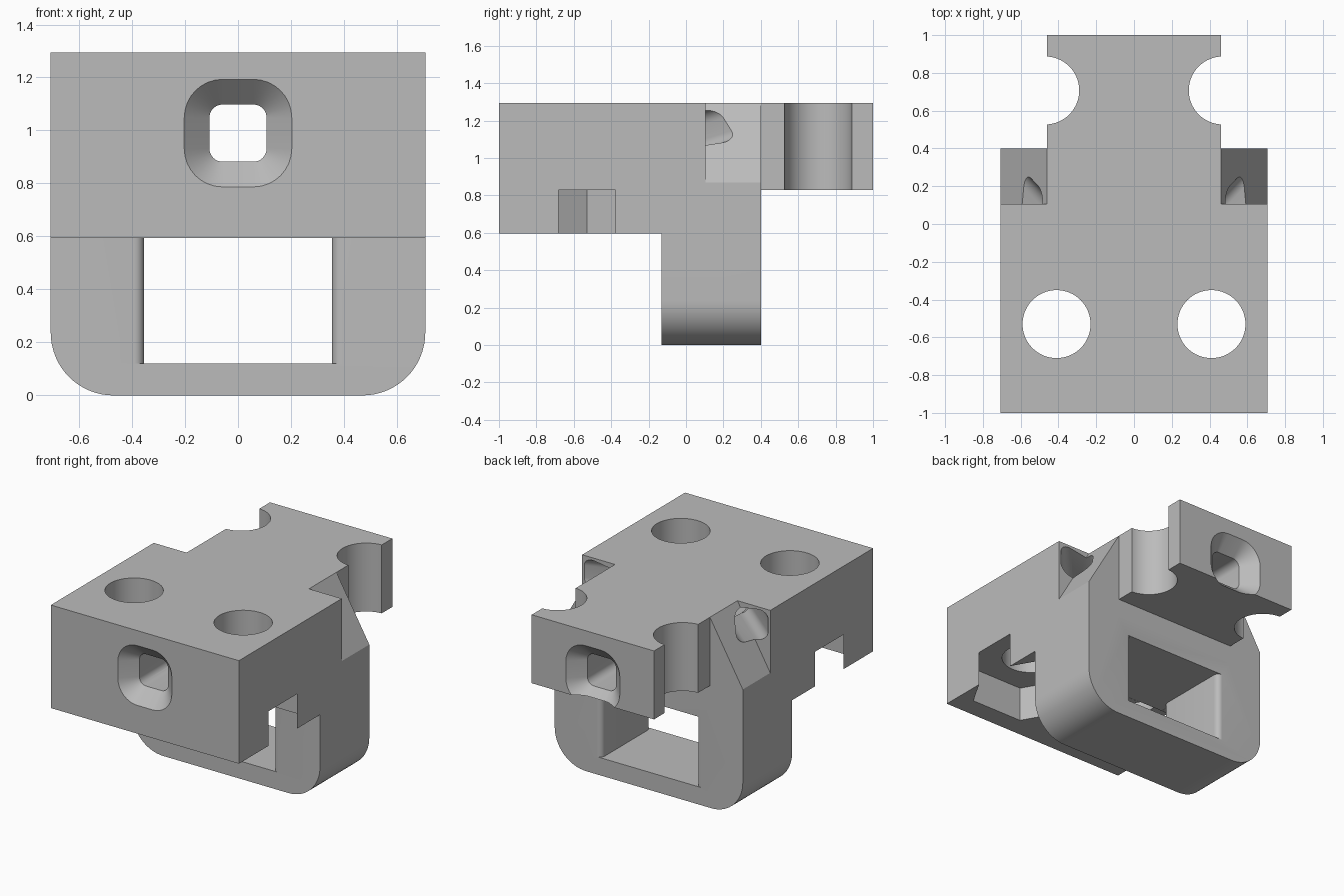
import bpy, bmesh
from math import pi, sin, cos, radians
from mathutils import Vector

cube = bpy.data.objects.get("Cube")
if cube:
    bpy.data.objects.remove(cube, do_unlink=True)

W, TOP, BLOCK_Z, TONGUE_Z = 0.707, 1.295, 0.595, 0.83
BACK, TONGUE_X = 0.4, 0.46

grey = bpy.data.materials.new("light grey plastic")
grey.use_nodes = True
GREY = (0.5, 0.5, 0.5, 1)
grey.diffuse_color = GREY
grey.node_tree.nodes["Principled BSDF"].inputs["Base Color"].default_value = GREY


def loft(name, rings):
    """Closed solid through a row of matching rings of points."""
    bm = bmesh.new()
    rows = [[bm.verts.new(p) for p in ring] for ring in rings]
    n = len(rows[0])
    for a, b in zip(rows, rows[1:]):
        for i in range(n):
            j = (i + 1) % n
            bm.faces.new((a[i], a[j], b[j], b[i]))
    bm.faces.new(rows[0])
    bm.faces.new(rows[-1])
    bmesh.ops.recalc_face_normals(bm, faces=bm.faces)
    me = bpy.data.meshes.new(name)
    bm.to_mesh(me)
    bm.free()
    me.materials.append(grey)
    ob = bpy.data.objects.new(name, me)
    bpy.context.collection.objects.link(ob)
    return ob


def prism(name, pts, lo, hi, axis):
    """Extrude a flat profile along one axis."""
    def place(p, t):
        q = list(p)
        q.insert(axis, t)
        return q
    return loft(name, [[place(p, t) for p in pts] for t in (lo, hi)])


def polygon(cx, cy, r, n):
    return [(cx + r * cos(2 * pi * i / n), cy + r * sin(2 * pi * i / n)) for i in range(n)]


def rounded_square(center, u, v, half, corner):
    ring = []
    for k, (sx, sy) in enumerate(((1, 1), (-1, 1), (-1, -1), (1, -1))):
        for i in range(9):
            a = pi / 2 * (k + i / 8)
            x = sx * (half - corner) + corner * cos(a)
            y = sy * (half - corner) + corner * sin(a)
            ring.append(center + u * x + v * y)
    return ring


# Main body: side profile across the full width
side = [(-1, BLOCK_Z), (-0.13, BLOCK_Z), (-0.13, 0), (BACK, 0), (BACK, TONGUE_Z),
        (1, TONGUE_Z), (1, TOP), (-1, TOP)]
body = prism("clamp_body", side, -W, W, 0)

# Rounded lower corners of the loop
bm = bmesh.new()
bm.from_mesh(body.data)
low = [e for e in bm.edges if all(abs(v.co.z) < 1e-4 for v in e.verts)
       and abs(e.verts[0].co.x - e.verts[1].co.x) < 1e-4]
bmesh.ops.bevel(bm, geom=low, offset=0.237, segments=16, profile=0.5, affect='EDGES')
bm.to_mesh(body.data)
bm.free()

cutters = []

# Loop window with softened upright edges
R = 0.037
half = [(0.355 + R, -0.2)]
half += [(0.355 + R - R * sin(a), -0.13 + R - R * cos(a)) for a in [pi / 16 * i for i in range(9)]]
half += [(0.355 + R - R * cos(a), BACK - R + R * sin(a)) for a in [pi / 16 * i for i in range(9)]]
half += [(0.355 + R, 0.5)]
window = half + [(-x, y) for x, y in reversed(half)]
cutters.append(prism("window_cutter", window, 0.12, BLOCK_Z + 0.001, 2))

# Mirrored cuts
for s in (1, -1):
    tongue = [(s * TONGUE_X, BACK), (s * 0.9, BACK), (s * 0.9, 1.1), (s * TONGUE_X, 1.1)]
    cutters.append(prism("tongue_side_cutter", tongue, 0.7, 1.4, 2))
    slope = [(s * TONGUE_X, TOP), (s * 0.75, 0.796), (s * 0.75, 1.4), (s * TONGUE_X, 1.4)]
    cutters.append(prism("corner_notch_cutter", slope, 0.105, 0.5, 1))
    cutters.append(prism("side_scallop_cutter", polygon(s * 0.47, 0.707, 0.18, 64), 0.7, 1.4, 2))
    cutters.append(prism("bolt_hole_cutter", polygon(s * 0.41, -0.53, 0.18, 64), 0.5, 1.4, 2))
    cutters.append(prism("nut_pocket_cutter", polygon(s * 0.41, -0.53, 0.385, 6), 0.5, TONGUE_Z, 2))

# Central channel with flared mouths
MID_Z, FLARE = 0.99, 0.095
X, Z = Vector((1, 0, 0)), Vector((0, 0, 1))
front = [(-1.02, FLARE)]
front += [(-1 + FLARE * sin(a), FLARE * (1 - cos(pi / 2 - a)))
          for a in [pi / 16 * i for i in range(9)]]
stations = front + [(-y, f) for y, f in reversed(front)]
cutters.append(loft("channel_cutter", [
    rounded_square(Vector((0, y, MID_Z)), X, Z, 0.108 + f, 0.05 + f) for y, f in stations]))

# Slanting side channels from the corner notches into the central one
for s in (1, -1):
    inner, mouth = Vector((s * 0.04, -0.45, MID_Z)), Vector((s * 0.555, 0.105, 1.165))
    d = (mouth - inner).normalized()
    u = d.cross(Z).normalized()
    v = u.cross(d)
    cutters.append(loft("side_channel_cutter", [
        rounded_square(p, u, v, 0.1, 0.06) for p in (inner, mouth + d * 0.3)]))

# Carve the body
bpy.context.view_layer.objects.active = body
for c in cutters:
    c.hide_render = True
    m = body.modifiers.new("cut", 'BOOLEAN')
    m.operation, m.solver, m.object = 'DIFFERENCE', 'EXACT', c
    bpy.ops.object.modifier_apply(modifier=m.name)
    bpy.data.objects.remove(c, do_unlink=True)

for ob in bpy.context.selected_objects:
    ob.select_set(False)
body.select_set(True)
bpy.ops.object.shade_smooth_by_angle(angle=radians(30))
